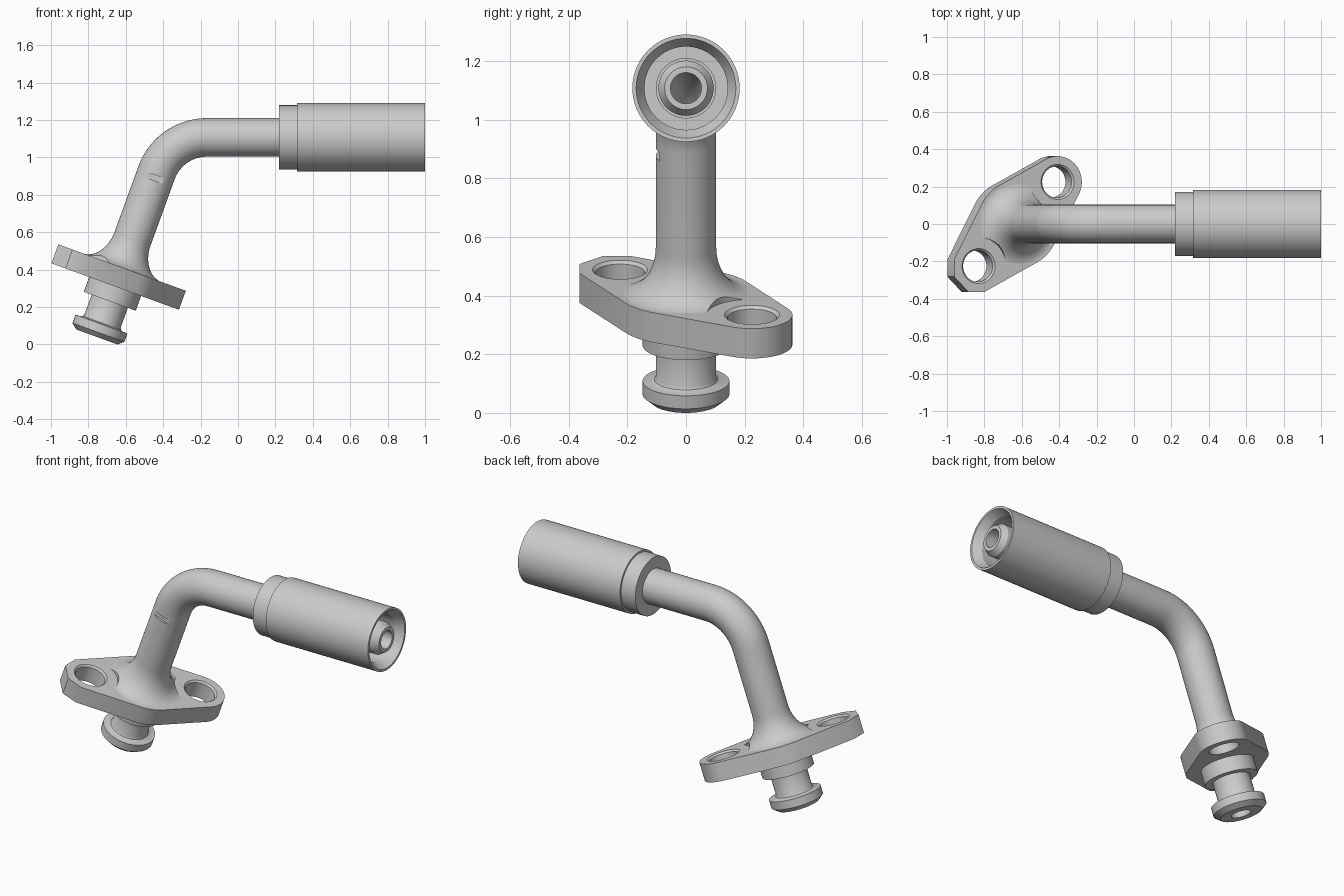
import bpy, bmesh
from math import sin, cos, tan, pi, radians
from mathutils import Vector, Matrix

if "Cube" in bpy.data.objects:
    bpy.data.objects.remove(bpy.data.objects["Cube"])

TILT = radians(70)                      # lower leg direction above the x axis
START = Vector((-0.755, 0, 0.04))       # bottom of the plug on the centre line
TUBE_Z, TRIM = 1.107, 0.2
AXIS = Vector((cos(TILT), 0, sin(TILT)))
CORNER = START + AXIS * ((TUBE_Z - START.z) / AXIS.z)
LEG = (CORNER - START).length - TRIM    # length of the straight lower leg
BEND_R = TRIM / tan(TILT / 2)
ARC = BEND_R * TILT
BEND_END = CORNER.x + TRIM


def station(s):
    """Point and heading on the centre line after length s."""
    if s <= LEG:
        return START + AXIS * s, TILT
    if s < LEG + ARC:
        h = TILT - (s - LEG) / BEND_R
        return Vector((BEND_END - BEND_R * sin(h), 0, TUBE_Z - BEND_R * (1 - cos(h)))), h
    return Vector((BEND_END + s - LEG - ARC, 0, TUBE_Z)), 0.0


def s_at(x):
    return LEG + ARC + x - BEND_END


def finish(name, bm):
    bmesh.ops.recalc_face_normals(bm, faces=bm.faces)
    me = bpy.data.meshes.new(name)
    bm.to_mesh(me)
    bm.free()
    ob = bpy.data.objects.new(name, me)
    bpy.context.collection.objects.link(ob)
    return ob


def sweep(name, profile, n=64):
    """Sweep a closed (length, radius) profile along the centre line."""
    bm = bmesh.new()
    rings = []
    for s, r in profile:
        c, h = station(s)
        side = Vector((-sin(h), 0, cos(h)))
        rings.append([bm.verts.new(c + r * (side * cos(2 * pi * i / n) + Vector((0, sin(2 * pi * i / n), 0))))
                      for i in range(n)])
    for k, a in enumerate(rings):
        b = rings[(k + 1) % len(rings)]
        for i in range(n):
            j = (i + 1) % n
            bm.faces.new((a[i], a[j], b[j], b[i]))
    return finish(name, bm)


def activate(ob):
    bpy.ops.object.select_all(action='DESELECT')
    ob.select_set(True)
    bpy.context.view_layer.objects.active = ob


def cut(ob, cutter):
    cutter.hide_render = True
    m = ob.modifiers.new("cut", 'BOOLEAN')
    m.operation, m.solver, m.object = 'DIFFERENCE', 'EXACT', cutter
    activate(ob)
    bpy.ops.object.modifier_apply(modifier=m.name)
    bpy.data.objects.remove(cutter)


# Flange frame: p along the bolt holes, q across, third axis up the leg
u = Vector((sin(TILT), 0, -cos(TILT)))
p = (u + Vector((0, 1, 0))).normalized()
q = AXIS.cross(p)
FRAME = Matrix.Translation(START) @ Matrix((p, q, AXIS)).transposed().to_4x4()


def drill(pos, z0, z1, r0, r1):
    """Round cutter in the flange frame."""
    bm = bmesh.new()
    bmesh.ops.create_cone(bm, cap_ends=True, segments=48, radius1=r0, radius2=r1, depth=z1 - z0,
                          matrix=FRAME @ Matrix.Translation((pos, 0, (z0 + z1) / 2)))
    return finish("cutter", bm)


F0, F1, HOLE, END_R, MID_R = 0.287, 0.395, 0.318, 0.138, 0.232

# Plug, boss, fillet, bent tube and hose nipple in one hollow sweep
outer = [(0, 0.117), (0.026, 0.148), (0.073, 0.148), (0.075, 0.117), (0.08, 0.108), (0.09, 0.103),
         (0.203, 0.103), (0.203, 0.148), (0.35, 0.148)]
for i in range(13):
    t = pi / 2 * i / 12
    outer.append((F1 - 0.001 + 0.165 * (1 - cos(t)), 0.225 - 0.122 * sin(t)))
bend = [LEG + ARC * i / 20 for i in range(21)]
outer += [(s, 0.103) for s in bend]
outer += [(s_at(0.43), 0.103), (s_at(0.43), 0.094), (s_at(0.965), 0.094), (s_at(0.998), 0.073)]
bore = [(s_at(0.998), 0.053)] + [(s, 0.053) for s in reversed(bend)] + [(0, 0.055)]
tube = sweep("bent_tube", outer + bore)

# Spot faces bite into the fillet around both bolt holes
for side in (-1, 1):
    cut(tube, drill(side * HOLE, F1, F1 + 0.3, 0.155, 0.155))

# Small witness slot on the front of the tube
bm = bmesh.new()
c, h = station(LEG - 0.03)
bmesh.ops.create_cube(bm, size=1, matrix=Matrix.Translation(c + Vector((0, -0.11, 0)))
                      @ Matrix.Rotation(pi / 2 - h, 4, 'Y') @ Matrix.Diagonal((0.3, 0.04, 0.03, 1)))
cut(tube, finish("cutter", bm))

# Two-bolt flange: round end, rounded middle, chamfered end
taper = math_taper = (MID_R - END_R) / HOLE
half = []
for i in range(13):                                     # round end
    a = (pi / 2 - taper) * i / 12
    half.append((HOLE + END_R * cos(a), END_R * sin(a)))
for i in range(9):                                      # middle
    a = pi / 2 - taper + 2 * taper * i / 8
    half.append((MID_R * cos(a), MID_R * sin(a)))
for a0, a1 in ((pi / 2 + taper, 3 * pi / 4), (3 * pi / 4, pi)):   # chamfered end
    d = END_R / cos((a1 - a0) / 2)
    m = (a0 + a1) / 2
    half.append((-HOLE + d * cos(m), d * sin(m)))
outline = half + [(x, -y) for x, y in reversed(half[1:])]
bm = bmesh.new()
face = bm.faces.new([bm.verts.new(FRAME @ Vector((x, y, F0))) for x, y in outline])
new = bmesh.ops.extrude_face_region(bm, geom=[face])["geom"]
bmesh.ops.translate(bm, vec=AXIS * (F1 - F0), verts=[v for v in new if isinstance(v, bmesh.types.BMVert)])
if not any(f.is_valid and f is face for f in bm.faces):
    bmesh.ops.holes_fill(bm, edges=bm.edges)
flange = finish("bolt_flange", bm)
for side in (-1, 1):
    cut(flange, drill(side * HOLE, F0 - 0.1, F1 + 0.1, 0.084, 0.084))
    cut(flange, drill(side * HOLE, F1 - 0.012, F1 + 0.012, 0.082, 0.106))
cut(flange, drill(0, F0 - 0.1, F1 + 0.1, 0.1, 0.1))

# Crimp ferrule with its open hose socket
ferrule = sweep("hose_ferrule", [(s_at(x), r) for x, r in (
    (0.22, 0.09), (0.22, 0.172), (0.315, 0.172), (0.315, 0.183), (1, 0.183),
    (1, 0.17), (0.95, 0.142), (0.42, 0.142), (0.42, 0.09))])

for ob in (tube, flange, ferrule):
    activate(ob)
    bpy.ops.object.shade_smooth_by_angle(angle=radians(28))
